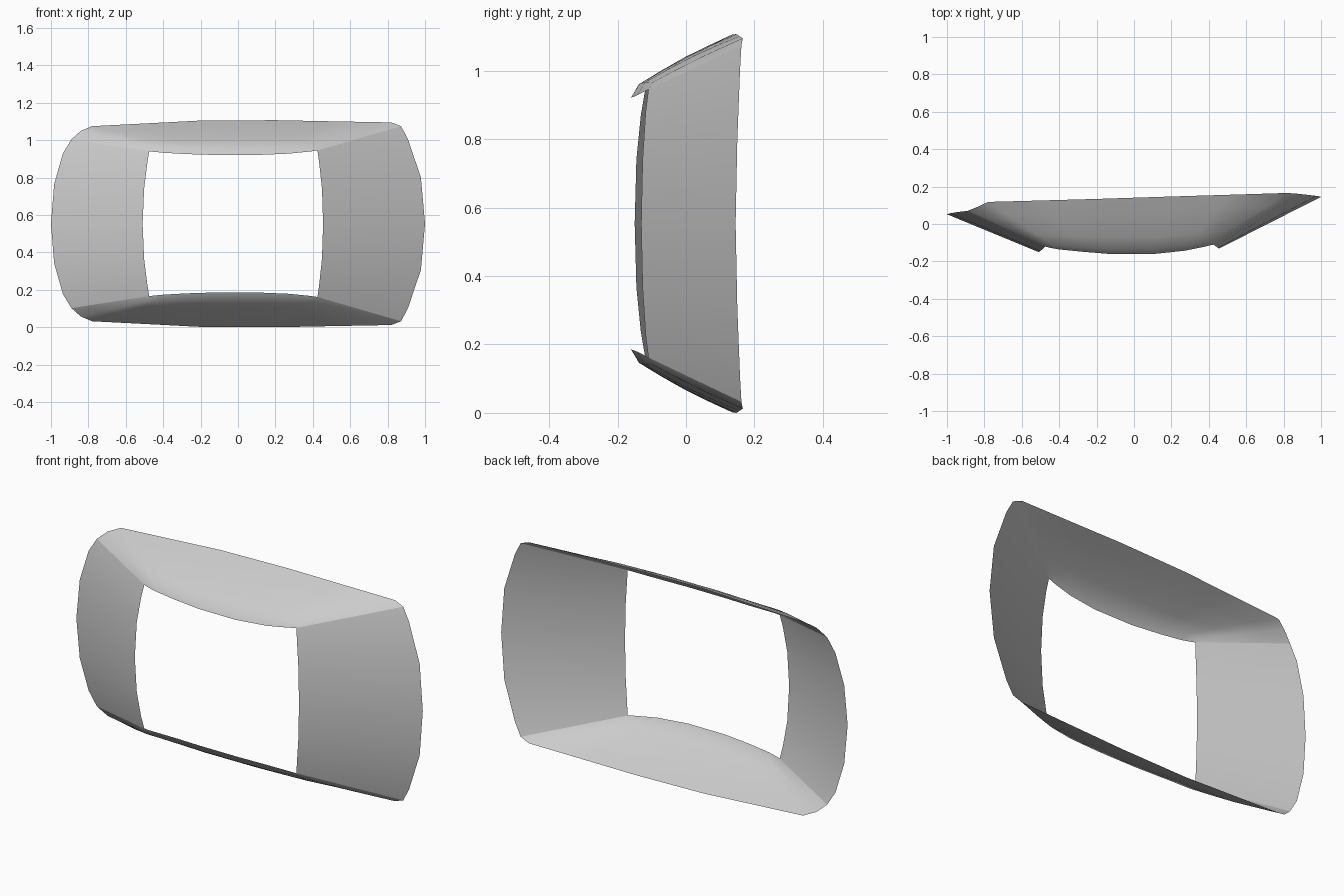
import bpy, bmesh, math
from mathutils import Vector

if "Cube" in bpy.data.objects:
    bpy.data.objects.remove(bpy.data.objects["Cube"])

MID = 0.5535  # height of the horizontal symmetry plane
CENTRE = Vector((0, 0, MID))


def flip(p):
    return (p[0], p[1], 2 * MID - p[2])


def sheet(name, outer, inner, rows, bulge):
    """Loft a thin curved sheet from the outer edge to the inner edge."""
    bm = bmesh.new()
    grid = []
    n = len(outer) - 1
    for i, (a, b) in enumerate(zip(outer, inner)):
        a, b = Vector(a), Vector(b)
        crown = min(1.0, 1.5 * math.sin(math.pi * i / n))
        col = []
        for t, h in zip(rows, bulge):
            p = a.lerp(b, t)
            p.z += h * crown * (1 if p.z > MID else -1)
            col.append(bm.verts.new(p))
        grid.append(col)
    for c0, c1 in zip(grid, grid[1:]):
        for j in range(len(rows) - 1):
            bm.faces.new((c0[j], c0[j + 1], c1[j + 1], c1[j]))
    # make the sheet face away from the middle of the opening
    bm.normal_update()
    if sum(f.normal.dot(f.calc_center_median() - CENTRE) for f in bm.faces) < 0:
        bmesh.ops.reverse_faces(bm, faces=bm.faces)
    for f in bm.faces:
        f.smooth = True
    mesh = bpy.data.meshes.new(name)
    bm.to_mesh(mesh)
    bm.free()
    obj = bpy.data.objects.new(name, mesh)
    bpy.context.collection.objects.link(obj)


# Top and bottom panels: bowed sheets with a small turned-down front lip
back = [(-.89, .07, 1.005), (-.84, .09, 1.05), (-.78, .118, 1.075),
        (-.45, .127, 1.092), (-.2, .134, 1.105), (.2, .147, 1.107),
        (.5, .156, 1.101), (.82, .166, 1.095), (.872, .162, 1.075)]
lip = [(-.475, -.12, .94), (-.45, -.127, .938), (-.4, -.136, .933),
       (-.28, -.148, .926), (-.12, -.161, .921), (.1, -.161, .921),
       (.27, -.143, .928), (.38, -.121, .939), (.425, -.11, .945)]
rows, bulge = (0, .25, .46, .7, .92, 1), (0, .012, .02, .024, .025, 0)
sheet("top_panel", back, lip, rows, bulge)
sheet("bottom_panel", [flip(p) for p in back], [flip(p) for p in lip], rows, bulge)


# Side panels: upper half of each edge, mirrored downwards
def full(half):
    return half + [flip(p) for p in reversed(half[:-1])]


sheet("left_panel",
      full([(-.89, .07, 1.005), (-.936, .065, .93), (-.983, .057, .765), (-1, .052, MID)]),
      full([(-.475, -.12, .94), (-.486, -.132, .87), (-.502, -.145, .74), (-.51, -.15, MID)]),
      (0, .5, 1), (0, 0, 0))
sheet("right_panel",
      full([(.872, .162, 1.075), (.909, .158, 1.005), (.978, .15, .80), (1, .145, MID)]),
      full([(.425, -.11, .945), (.434, -.118, .88), (.449, -.127, .74), (.455, -.131, MID)]),
      (0, .5, 1), (0, 0, 0))
